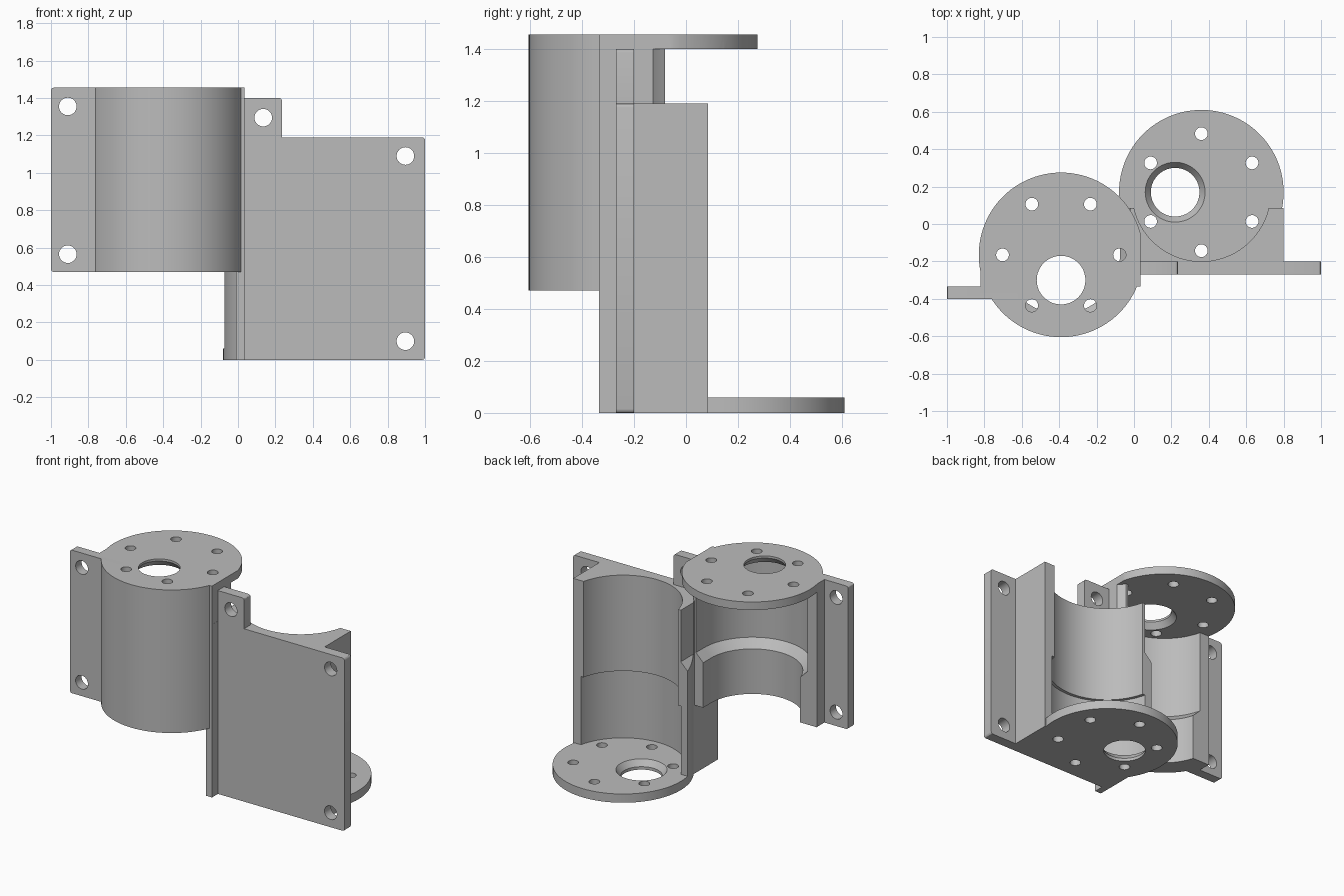
import bpy, bmesh, math
from mathutils import Matrix

cube = bpy.data.objects.get("Cube")
if cube:
    bpy.data.objects.remove(cube, do_unlink=True)

grey = bpy.data.materials.new("plain_grey")
grey.use_nodes = True
grey.diffuse_color = (0.5, 0.5, 0.5, 1)
grey.node_tree.nodes["Principled BSDF"].inputs["Base Color"].default_value = (0.5, 0.5, 0.5, 1)


def finish(bm, name):
    bmesh.ops.recalc_face_normals(bm, faces=bm.faces)
    mesh = bpy.data.meshes.new(name)
    bm.to_mesh(mesh)
    bm.free()
    mesh.materials.append(grey)
    ob = bpy.data.objects.new(name, mesh)
    bpy.context.collection.objects.link(ob)
    return ob


def box(x, y, z, name="tool", bevel=0):
    bm = bmesh.new()
    bmesh.ops.create_cube(bm, size=1)
    for v in bm.verts:
        v.co = [r[0] if c < 0 else r[1] for c, r in zip(v.co, (x, y, z))]
    if bevel:
        edges = [e for e in bm.edges if abs(e.verts[0].co.y - e.verts[1].co.y) > 1e-4]
        bmesh.ops.bevel(bm, geom=edges, offset=bevel, segments=3, affect='EDGES', profile=0.5)
    return finish(bm, name)


def cyl(c, r, z, top=None, name="tool", seg=96):
    bm = bmesh.new()
    m = Matrix.Translation((c[0], c[1], (z[0] + z[1]) / 2))
    bmesh.ops.create_cone(bm, cap_ends=True, segments=seg, radius1=r,
                          radius2=r if top is None else top, depth=z[1] - z[0], matrix=m)
    return finish(bm, name)


def pin(x, y, z, r):
    """Drill running along y."""
    bm = bmesh.new()
    m = Matrix.Translation((x, y, z)) @ Matrix.Rotation(math.pi / 2, 4, 'X')
    bmesh.ops.create_cone(bm, cap_ends=True, segments=32, radius1=r, radius2=r, depth=0.3, matrix=m)
    return finish(bm, "tool")


def combine(ob, tool, mode='DIFFERENCE'):
    mod = ob.modifiers.new("combine", 'BOOLEAN')
    mod.operation, mod.solver, mod.object = mode, 'EXACT', tool
    bpy.context.view_layer.objects.active = ob
    bpy.ops.object.modifier_apply(modifier=mod.name)
    bpy.data.objects.remove(tool, do_unlink=True)


def add(ob, tool):
    combine(ob, tool, 'UNION')


def slot():
    """Stepped U-shaped motor bore, open to the back."""
    bm = bmesh.new()
    rings = []
    for r, z in ((0.315, 0.07), (0.315, 0.78), (0.37, 0.835), (0.37, 1.40)):
        pts = [(A[0] + r, 1), (A[0] - r, 1)]
        pts += [(A[0] + r * math.cos(a), A[1] + r * math.sin(a))
                for a in (math.pi + math.pi * i / 48 for i in range(49))]
        rings.append([bm.verts.new((x, y, z)) for x, y in pts])
    n = len(rings[0])
    for lo, hi in zip(rings, rings[1:]):
        for i in range(n):
            bm.faces.new((lo[i], lo[(i + 1) % n], hi[(i + 1) % n], hi[i]))
    bm.faces.new(rings[0])
    bm.faces.new(rings[-1])
    return finish(bm, "tool")


A = (-0.39, -0.165)   # upper motor axis
B = (0.36, 0.17)      # lower motor axis
R = 0.44              # flange radius
TOP, LOW = (1.40, 1.455), (0.0, 0.06)

# Upper cradle: half shell, side blocks, mounting tab
upper = cyl(A, R, (0.47, 1.455), name="upper_cradle")
combine(upper, box((-1.2, A[0]), (-0.25, 1), (0.3, 1.40)))
combine(upper, box((A[0] - 0.01, 1), (-0.08, 1), (0.3, 1.40)))
add(upper, box((-0.82, -0.6), (-0.37, -0.25), (0.47, 1.455)))
add(upper, box((-1.0, -0.6), (-0.40, -0.335), (0.47, 1.455), bevel=0.015))
add(upper, box((-0.2, 0.035), (-0.335, -0.08), (0.47, 1.455)))
combine(upper, box((0.035, 0.3), (-1, 1), (0.3, 1.6)))

# Lower cradle: shell, block, front plate with raised tab, joining wall
lower = cyl(B, R, (0, 1.19), name="lower_cradle")
combine(lower, box((-0.3, 1), (0.085, 1), (LOW[1], 1.3)))
add(lower, box((0.035, 0.80), (-0.25, 0.085), (0, 1.19)))
add(lower, box((-0.01, 0.036), (-0.335, -0.02), (0, 1.19)))
add(lower, box((0.02, 1.0), (-0.27, -0.20), (0, 1.19), bevel=0.015))
add(lower, box((0.0, 0.235), (-0.27, -0.20), (0.9, 1.40), bevel=0.015))

# Motor bores cut through both parts
for ob in (upper, lower):
    combine(ob, slot())
    combine(ob, cyl(B, 0.37, (0.5, 1.25)))
    combine(ob, cyl(B, 0.39, (LOW[1], 0.53)))
combine(upper, cyl(B, R, (1.19, 1.40)))

# Flange holes: ring of screws plus an offset shaft opening with a countersink
for ob, c, z, start, shaft in ((upper, A, TOP, 0, (-0.39, -0.30)),
                               (lower, B, LOW, math.pi / 6, (0.22, 0.17))):
    span = (z[0] - 0.02, z[1] + 0.02)
    for i in range(6):
        a = start + i * math.pi / 3
        p = (c[0] + 0.313 * math.cos(a), c[1] + 0.313 * math.sin(a))
        combine(ob, cyl(p, 0.034, span, seg=32))
    combine(ob, cyl(shaft, 0.13, span, seg=64))
combine(upper, cyl((-0.39, -0.30), 0.16, (1.40, 1.44), top=0.13, seg=64))
combine(lower, cyl((0.22, 0.17), 0.13, (0.02, 0.06), top=0.16, seg=64))

# Mounting holes in the tabs
for z in (0.565, 1.355):
    combine(upper, pin(-0.91, -0.37, z, 0.047))
for x, z in ((0.895, 0.10), (0.895, 1.09), (0.135, 1.295)):
    combine(lower, pin(x, -0.235, z, 0.047))

for ob in (upper, lower):
    bpy.ops.object.select_all(action='DESELECT')
    ob.select_set(True)
    bpy.context.view_layer.objects.active = ob
    bpy.ops.object.shade_smooth_by_angle(angle=math.radians(30))
